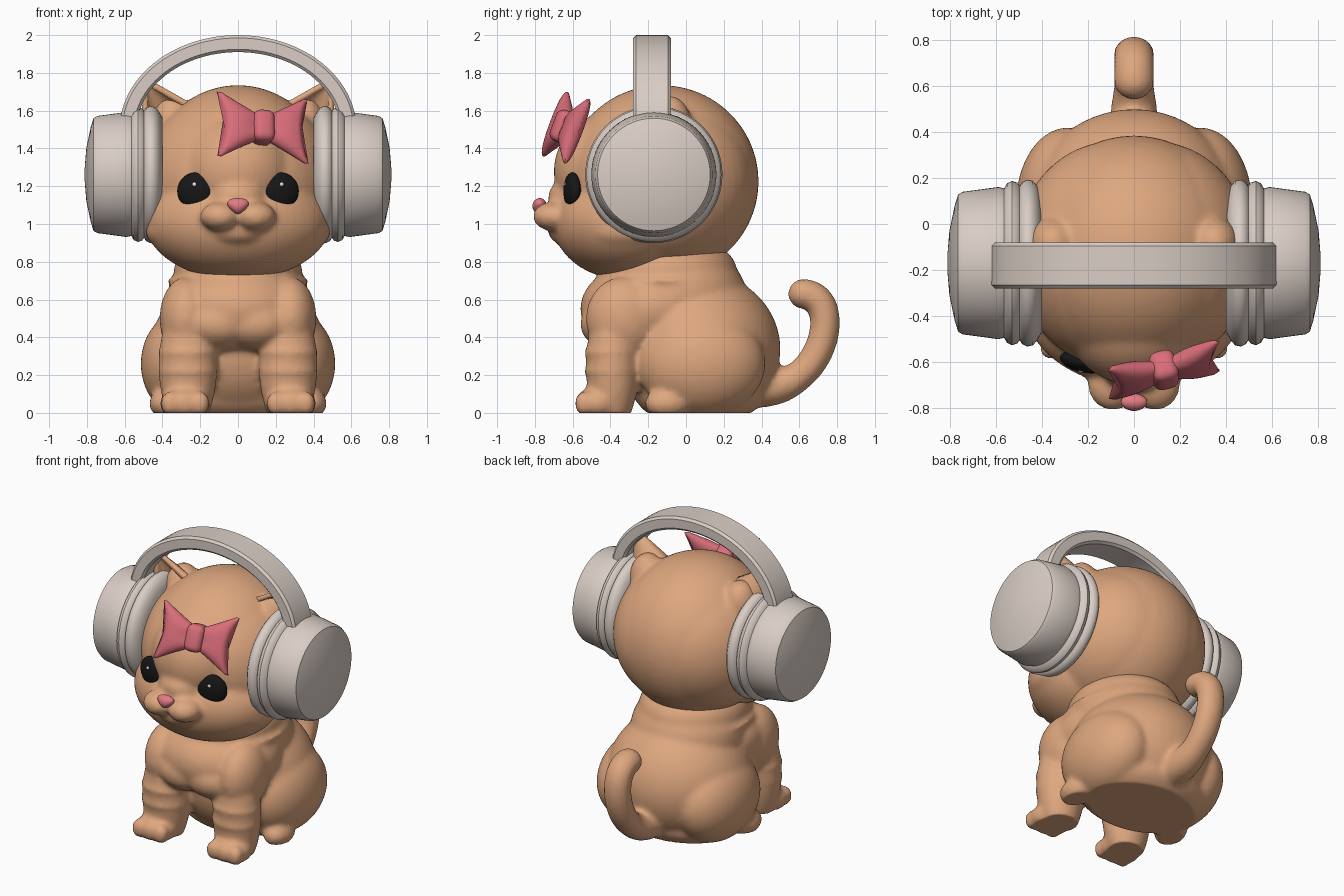
import bpy, bmesh, math
from mathutils import Matrix, Vector
from mathutils.geometry import interpolate_bezier

if "Cube" in bpy.data.objects:
    bpy.data.objects.remove(bpy.data.objects["Cube"])


def material(name, r, g, b):
    m = bpy.data.materials.new(name)
    m.use_nodes = True
    m.diffuse_color = (r, g, b, 1)
    node = m.node_tree.nodes["Principled BSDF"]
    node.inputs["Base Color"].default_value = (r, g, b, 1)
    node.inputs["Roughness"].default_value = 0.7
    return m


FUR = material("ginger fur", 0.73, 0.385, 0.21)
GREY = material("warm grey", 0.70, 0.615, 0.56)
PINK = material("ribbon pink", 0.70, 0.155, 0.195)
NOSE = material("nose pink", 0.76, 0.2, 0.23)
BLACK = material("eye black", 0.008, 0.008, 0.008)
WHITE = material("glint white", 0.9, 0.9, 0.9)


def finish(name, bm, mat, angle=50):
    bmesh.ops.recalc_face_normals(bm, faces=bm.faces)
    mesh = bpy.data.meshes.new(name)
    bm.to_mesh(mesh)
    bm.free()
    mesh.materials.append(mat)
    ob = bpy.data.objects.new(name, mesh)
    bpy.context.collection.objects.link(ob)
    bpy.ops.object.select_all(action='DESELECT')
    ob.select_set(True)
    bpy.context.view_layer.objects.active = ob
    bpy.ops.object.shade_smooth_by_angle(angle=math.radians(angle))
    return ob


def add_ball(bm, loc, radii, rot=Matrix()):
    m = Matrix.Translation(loc) @ rot @ Matrix.Diagonal((*radii, 1))
    bmesh.ops.create_uvsphere(bm, u_segments=48, v_segments=28, radius=1, matrix=m)


def ball(name, loc, radii, mat, rot=Matrix()):
    bm = bmesh.new()
    add_ball(bm, loc, radii, rot)
    return finish(name, bm, mat)


def loft(bm, rings):
    """Skin closed rings of points and cap both ends."""
    loops = [[bm.verts.new(p) for p in ring] for ring in rings]
    n = len(loops[0])
    for a, b in zip(loops, loops[1:]):
        for i in range(n):
            j = (i + 1) % n
            bm.faces.new((a[i], a[j], b[j], b[i]))
    bm.faces.new(loops[0])
    bm.faces.new(loops[-1])


def fuse(name, parts, smooth):
    """Melt overlapping ellipsoids into one skin; off-centre ones are mirrored."""
    bm = bmesh.new()
    for (x, y, z), radii in parts:
        for s in ((1, -1) if x else (1,)):
            add_ball(bm, (s * x, y, z), radii)
    ob = finish(name, bm, FUR, 180)
    remesh = ob.modifiers.new("melt", 'REMESH')
    remesh.mode = 'VOXEL'
    remesh.voxel_size = 0.016
    remesh.use_smooth_shade = True
    soften = ob.modifiers.new("soften", 'SMOOTH')
    soften.factor = 0.5
    soften.iterations = smooth
    deps = bpy.context.evaluated_depsgraph_get()
    mesh = bpy.data.meshes.new_from_object(ob.evaluated_get(deps))
    ob.modifiers.clear()
    ob.data = mesh
    for v in mesh.vertices:
        v.co.z = max(v.co.z, 0)
    mesh.update()
    return ob


# Body, legs, paws and tail
body = [
    ((0, 0.06, 0.34), (0.46, 0.44, 0.41)),
    ((0, 0.07, 0.1), (0.45, 0.34, 0.17)),
    ((0, -0.19, 0.55), (0.4, 0.37, 0.26)),
    ((0, -0.05, 0.62), (0.37, 0.37, 0.28)),
    ((0, -0.1, 0.75), (0.34, 0.37, 0.2)),
    ((0, -0.1, 0.7), (0.375, 0.39, 0.04)),
    ((0.1, -0.38, 0.47), (0.2, 0.18, 0.14)),
    ((0.29, 0.08, 0.26), (0.225, 0.34, 0.28)),
    ((0.38, -0.1, 0.05), (0.09, 0.12, 0.08)),
    ((0.275, -0.33, 0.5), (0.14, 0.2, 0.22)),
    ((0.265, -0.39, 0.25), (0.155, 0.14, 0.36)),
    ((0.28, -0.47, 0.05), (0.135, 0.115, 0.09)),
]
body += [((0.265, -0.395, z), (0.16, 0.147, 0.035)) for z in (0.22, 0.32)]
body += [((x, -0.54, 0.05), (0.05, 0.05, 0.065)) for x in (0.2, 0.28, 0.36)]
tail = interpolate_bezier((0, 0.34, 0.14), (0, 0.72, 0.06), (0, 0.855, 0.62), (0, 0.62, 0.63), 30)
for i, p in enumerate(tail):
    r = 0.08 + 0.03 * max(0, 1 - i / 8)
    body.append((tuple(p), (r + 0.008, r, r)))
fuse("body", body, 10)

# Head with full sides, forehead, muzzle, chin and ear roots
head = fuse("head", [
    ((0, -0.13, 1.225), (0.49, 0.515, 0.51)),
    ((0.09, -0.13, 1.22), (0.43, 0.49, 0.46)),
    ((0, -0.39, 1.28), (0.31, 0.31, 0.31)),
    ((0, -0.32, 1.01), (0.49, 0.385, 0.305)),
    ((0, -0.57, 1.14), (0.16, 0.16, 0.12)),
    ((0.092, -0.7, 1.04), (0.108, 0.11, 0.078)),
    ((0, -0.6, 0.96), (0.17, 0.13, 0.08)),
    ((0.33, -0.32, 0.97), (0.16, 0.22, 0.12)),
    ((0.35, -0.09, 1.52), (0.11, 0.12, 0.16)),
], 8)

# Eyes with glints, set on the face
for s, side in ((1, "left"), (-1, "right")):
    hit, spot, normal, _ = head.ray_cast((s * 0.222, -2, 1.175), (0, 1, 0))
    facing = Vector((normal.x * 0.45, normal.y, 0)).normalized()
    turn = facing.to_track_quat('Z', 'Y').to_matrix().to_4x4()
    ball(side + "_eye", spot, (0.102, 0.098, 0.045), BLACK, turn)
    ball(side + "_eye_glint", spot + facing * 0.04 + Vector((0, 0, 0.035)),
         (0.011, 0.011, 0.006), WHITE, turn)

# Nose, narrower at the bottom
nose = ball("nose", (0, -0.775, 1.095), (0.062, 0.038, 0.042), NOSE)
for v in nose.data.vertices:
    v.co.x *= 0.85 + 0.4 * (v.co.z - 1.095) / 0.042

# Ears: hollow, pointed shells open to the front
for s, side in ((1, "left"), (-1, "right")):
    base, tip = Vector((s * 0.35, -0.19, 1.52)), Vector((s * 0.5, -0.18, 1.765))
    across = Vector((s * 0.85, 0, -0.52))
    bm = bmesh.new()
    rows = []
    for t in (0, 0.25, 0.5, 0.75, 0.97):
        row = []
        for k in range(9):
            a = math.radians(-90 + 22.5 * k)
            off = across * 0.16 * math.sin(a) + Vector((0, 0.14 * math.cos(a), 0))
            row.append(bm.verts.new(base.lerp(tip, t) + off * (1 - t)))
        rows.append(row)
    for a, b in zip(rows, rows[1:]):
        for k in range(8):
            bm.faces.new((a[k], a[k + 1], b[k + 1], b[k]))
    ear = finish(side + "_ear", bm, FUR)
    shell = ear.modifiers.new("thickness", 'SOLIDIFY')
    shell.thickness = 0.03
    shell.offset = 0

# Headphone cups: cushion, ring and domed shell turned around x
profile = [(0.40, 0.3), (0.42, 0.335), (0.44, 0.358), (0.465, 0.363), (0.487, 0.352), (0.497, 0.336),
           (0.508, 0.35), (0.53, 0.357), (0.552, 0.347), (0.565, 0.325), (0.59, 0.331), (0.67, 0.32),
           (0.745, 0.31), (0.765, 0.298), (0.78, 0.25), (0.803, 0.14), (0.812, 0.03)]
for s, side in ((1, "left"), (-1, "right")):
    bm = bmesh.new()
    turns = [math.tau * k / 64 for k in range(64)]
    loft(bm, [[(s * x, -0.17 + r * math.cos(a), 1.262 + r * math.sin(a)) for a in turns]
              for x, r in profile])
    finish(side + "_ear_cup", bm, GREY, 40)

# Headband: softened rectangle swept over an arch
section = [(-0.1, -0.03), (-0.085, -0.045), (0.085, -0.045), (0.1, -0.03),
           (0.1, 0.03), (0.085, 0.045), (-0.085, 0.045), (-0.1, 0.03)]
rings = []
for i in range(49):
    a = math.pi * i / 48
    c, n = math.cos(a), math.sin(a)
    rings.append([((0.582 + d) * c, -0.18 + w, 1.5 + (0.455 + d) * n) for w, d in section])
bm = bmesh.new()
loft(bm, rings)
finish("headband", bm, GREY, 30)

# Bow: two flared loops and a knot, tilted against the forehead
tilt = (Matrix.Translation((0.13, -0.635, 1.51)) @ Matrix.Rotation(math.radians(16), 4, 'Z')
        @ Matrix.Rotation(math.radians(-20), 4, 'X') @ Matrix.Rotation(math.radians(5), 4, 'Y'))
for s, side in ((1, "left"), (-1, "right")):
    bm = bmesh.new()
    rings = []
    for i in range(13):
        u = i / 12
        high = 0.06 + 0.135 * u ** 1.1
        deep = 0.035 + 0.025 * math.sin(math.pi * u)
        if i == 12:
            high, deep = high * 0.93, 0.016
        ring = []
        for k in range(32):
            a = math.tau * k / 32
            c, n = math.cos(a), math.sin(a)
            x = 0.25 * u - 0.04 * u * u * (1 - n * n)
            groove = 1 - 0.35 * abs(c) ** 6 * (1 - u)
            ring.append(tilt @ Vector((s * x, deep * c * groove, high * n)))
        rings.append(ring)
    loft(bm, rings)
    finish("bow_" + side + "_loop", bm, PINK)
bm = bmesh.new()
bmesh.ops.create_cube(bm, size=1, matrix=tilt @ Matrix.Diagonal((0.115, 0.14, 0.175, 1)))
bmesh.ops.bevel(bm, geom=bm.edges[:], offset=0.04, segments=4, profile=0.5, affect='EDGES')
finish("bow_knot", bm, PINK)
